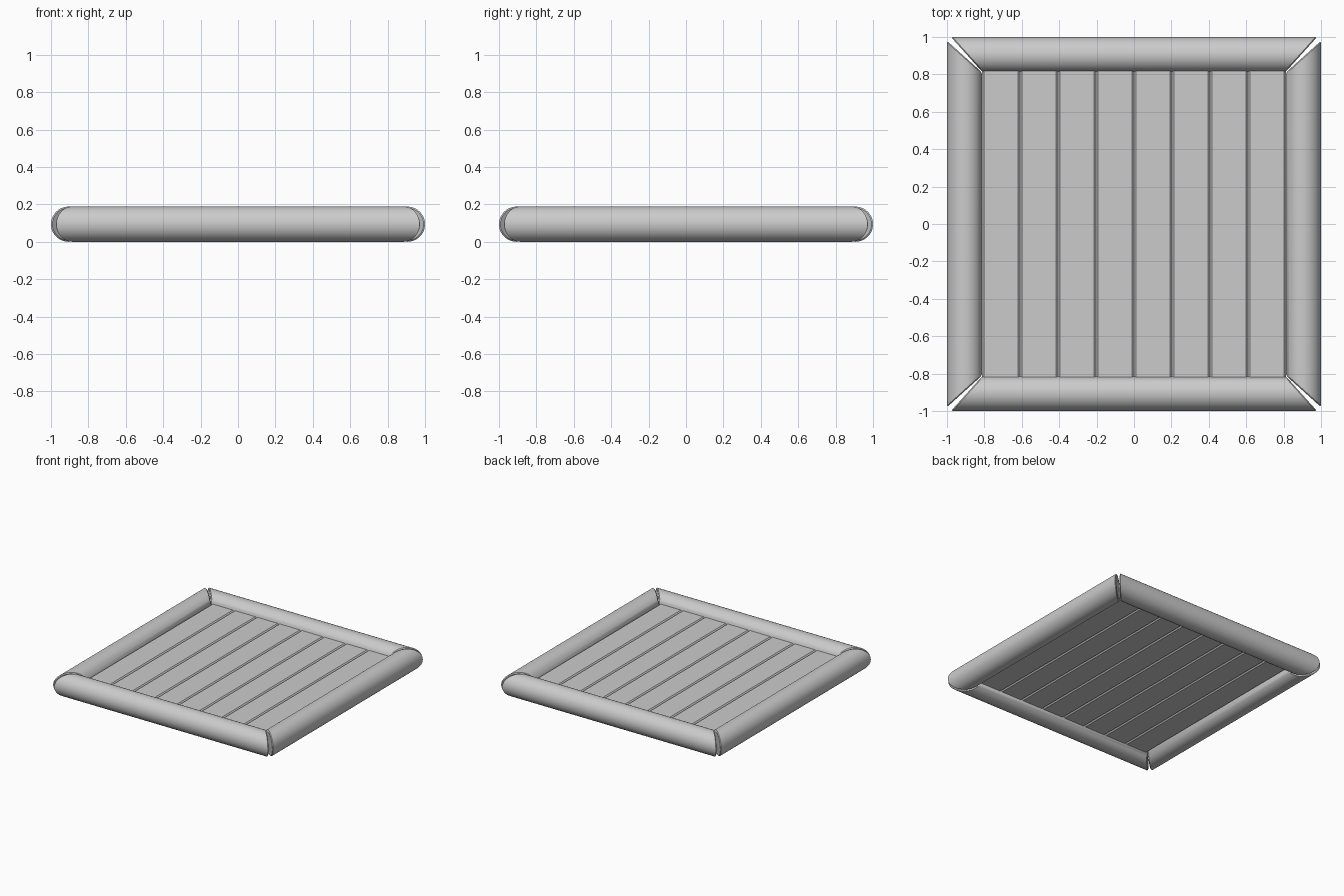
import bpy
import bmesh
from math import cos, sin, pi, radians
from mathutils import Matrix

cube = bpy.data.objects.get("Cube")
if cube:
    bpy.data.objects.remove(cube, do_unlink=True)

# One plain grey for everything
grey = bpy.data.materials.new("plain_grey")
grey.use_nodes = True
colour = (0.6, 0.6, 0.6, 1)
grey.diffuse_color = colour
grey.node_tree.nodes["Principled BSDF"].inputs["Base Color"].default_value = colour

RADIUS = 0.094
AXIS = 1 - RADIUS          # distance of each rail axis from the centre
INNER = AXIS - RADIUS      # inner edge of the frame
MID = RADIUS               # height of the rail axes
SIDES = 48


def loft(name, rings, turn=0.0):
    """Skin a row of matching rings, close both ends and turn about z."""
    bm = bmesh.new()
    loops = [[bm.verts.new(p) for p in ring] for ring in rings]
    for a, b in zip(loops, loops[1:]):
        for i in range(len(a)):
            j = (i + 1) % len(a)
            bm.faces.new((a[i], a[j], b[j], b[i]))
    bm.faces.new(loops[0])
    bm.faces.new(loops[-1])
    bmesh.ops.recalc_face_normals(bm, faces=bm.faces)
    bm.transform(Matrix.Rotation(turn, 4, "Z"))
    mesh = bpy.data.meshes.new(name)
    bm.to_mesh(mesh)
    bm.free()
    mesh.materials.append(grey)
    obj = bpy.data.objects.new(name, mesh)
    bpy.context.collection.objects.link(obj)
    return obj


def mitre_ring(side, scale, push):
    """Slanted end section of a rail lying along x at the front."""
    ring = []
    for k in range(SIDES):
        a = 2 * pi * k / SIDES
        out = AXIS + RADIUS * scale * cos(a)
        reach = INNER - 0.01 + (out - INNER) * 0.9 + push
        ring.append((side * reach, -out, MID + RADIUS * scale * sin(a)))
    return ring


# Four round rails with mitred, slightly bevelled ends
for n, name in enumerate(("front_rail", "left_rail", "back_rail", "right_rail")):
    rings = [mitre_ring(-1, 0.92, 0.008), mitre_ring(-1, 1, 0),
             mitre_ring(1, 1, 0), mitre_ring(1, 0.92, 0.008)]
    rail = loft(name, rings, n * pi / 2)
    bpy.ops.object.select_all(action="DESELECT")
    rail.select_set(True)
    bpy.context.view_layer.objects.active = rail
    bpy.ops.object.shade_smooth_by_angle(angle=radians(30))

# Eight chamfered planks, tucked into the front and back rails
PLANKS = 8
pitch = 2 * INNER / PLANKS
w, h, c = pitch / 2, 0.032, 0.01
profile = [(-w, c - h), (c - w, -h), (w - c, -h), (w, c - h),
           (w, h - c), (w - c, h), (c - w, h), (-w, h - c)]
for i in range(PLANKS):
    x = (i + 0.5) * pitch - INNER
    loft(f"plank_{i + 1}",
         [[(x + px, y, MID + pz) for px, pz in profile] for y in (-0.85, 0.85)])
